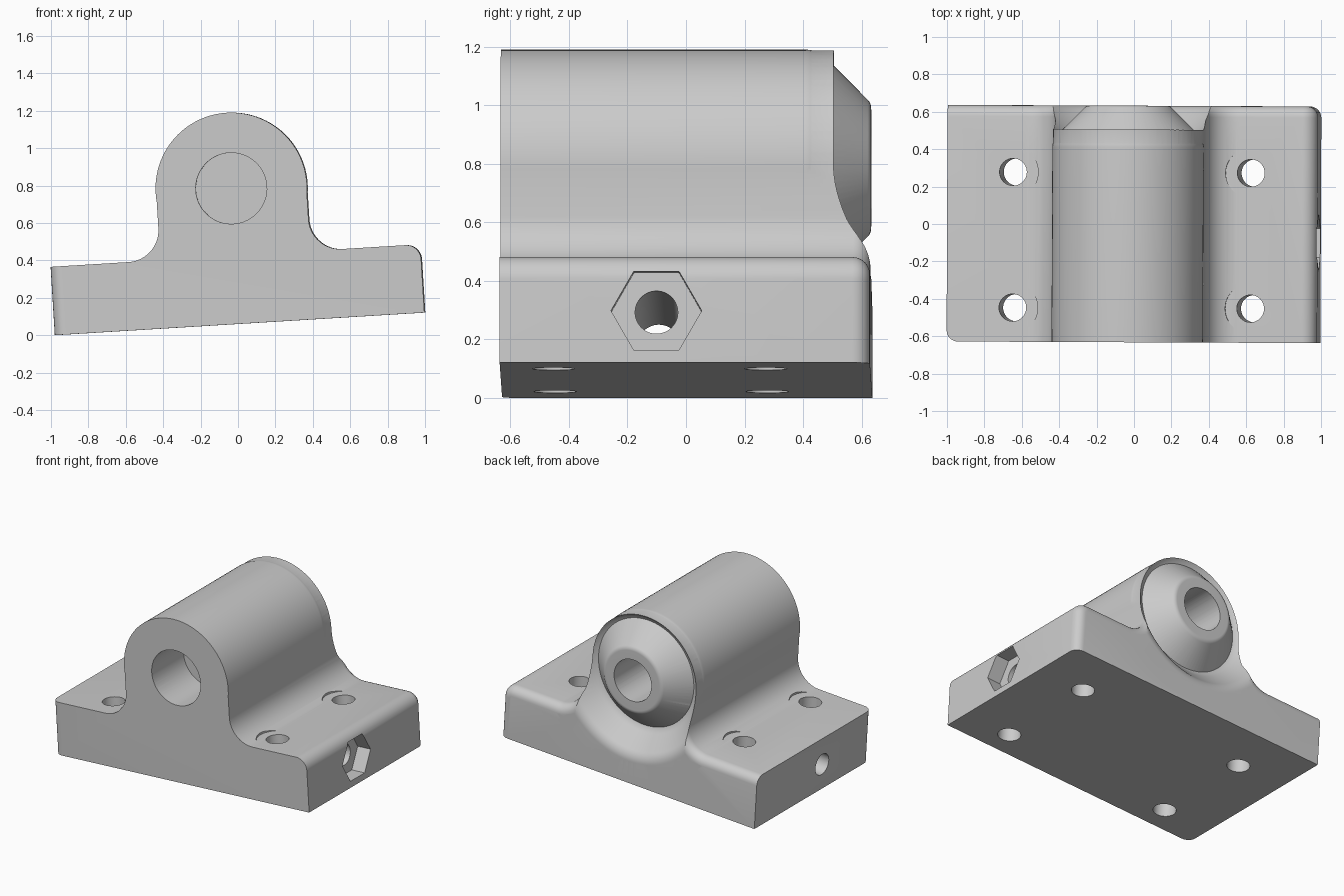
import bpy, bmesh, math
from mathutils import Matrix, Vector

if "Cube" in bpy.data.objects:
    bpy.data.objects.remove(bpy.data.objects["Cube"], do_unlink=True)

HW, HD, H = 0.99, 0.6325, 0.366      # base half width, half depth, height
AXIS_Z, BOSS_R = 0.726, 0.405        # bore axis height, boss radius

grey = bpy.data.materials.new("light grey")
grey.use_nodes = True
colour = (0.6, 0.6, 0.6, 1)
grey.diffuse_color = colour
grey.node_tree.nodes["Principled BSDF"].inputs["Base Color"].default_value = colour


def rounded(points, step=5):
    """Round the corners of a closed outline of (u, v, radius) points."""
    out = []
    for i, (u, v, r) in enumerate(points):
        p = Vector((u, v))
        if r == 0:
            out.append(p)
            continue
        a = (Vector(points[i - 1][:2]) - p).normalized()
        b = (Vector(points[(i + 1) % len(points)][:2]) - p).normalized()
        half = a.angle(b) / 2
        centre = p + (a + b).normalized() * (r / math.sin(half))
        start = p + a * (r / math.tan(half)) - centre
        end = p + b * (r / math.tan(half)) - centre
        turn = math.atan2(start.x * end.y - start.y * end.x, start.dot(end))
        n = max(3, round(math.degrees(abs(turn)) / step))
        for k in range(n + 1):
            out.append(centre + Matrix.Rotation(turn * k / n, 2) @ start)
    return out


def make_object(name, bm):
    bmesh.ops.remove_doubles(bm, verts=bm.verts, dist=1e-5)
    bmesh.ops.recalc_face_normals(bm, faces=bm.faces)
    mesh = bpy.data.meshes.new(name)
    bm.to_mesh(mesh)
    bm.free()
    mesh.materials.append(grey)
    obj = bpy.data.objects.new(name, mesh)
    bpy.context.collection.objects.link(obj)
    return obj


def lathe(name, outline, steps=96):
    """Turn an outline of (radius, y) points around the bore axis."""
    bm = bmesh.new()
    verts = [bm.verts.new((r, y, AXIS_Z)) for r, y in outline]
    edges = [bm.edges.new(pair) for pair in zip(verts, verts[1:])]
    bmesh.ops.spin(bm, geom=verts + edges, cent=(0, 0, AXIS_Z), axis=(0, 1, 0),
                   angle=math.tau, steps=steps)
    return make_object(name, bm)


def rod(name, start, end, radius, sides=48):
    """Straight prism between two points."""
    start, end = Vector(start), Vector(end)
    d = end - start
    place = Matrix.Translation((start + end) / 2) @ d.to_track_quat("Z", "Y").to_matrix().to_4x4()
    bm = bmesh.new()
    bmesh.ops.create_cone(bm, cap_ends=True, segments=sides, radius1=radius,
                          radius2=radius, depth=d.length, matrix=place)
    return make_object(name, bm)


def combine(target, tool, operation="DIFFERENCE"):
    tool.hide_render = True
    mod = target.modifiers.new(tool.name, "BOOLEAN")
    mod.operation, mod.solver, mod.object = operation, "EXACT", tool
    bpy.context.view_layer.objects.active = target
    bpy.ops.object.modifier_apply(modifier=mod.name)
    bpy.data.objects.remove(tool, do_unlink=True)


# Body: base flanges flowing into the upright, extruded front to back
w, top = BOSS_R - 0.003, AXIS_Z + BOSS_R - 0.003
outline = rounded([(-HW, 0, 0), (HW, 0, 0), (HW, H, 0.08), (w, H, 0.17),
                   (w, top, w), (-w, top, w), (-w, H, 0.17), (-HW, H, 0)])
bm = bmesh.new()
face = bm.faces.new([bm.verts.new((x, -HD, z)) for x, z in outline])
ext = bmesh.ops.extrude_face_region(bm, geom=[face])["geom"]
bmesh.ops.translate(bm, vec=(0, 2 * HD, 0), verts=[g for g in ext if isinstance(g, bmesh.types.BMVert)])
bmesh.ops.remove_doubles(bm, verts=bm.verts, dist=1e-5)
bmesh.ops.recalc_face_normals(bm, faces=bm.faces)


def is_soft(edge):
    a, b = (v.co for v in edge.verts)
    on_left = max(a.x, b.x) < -HW + 1e-4
    on_floor = max(a.z, b.z) < 1e-4
    back = min(a.y, b.y) > HD - 1e-4
    front = max(a.y, b.y) < -HD + 1e-4
    return (back and not on_left and not on_floor) or (front and on_left)


bmesh.ops.bevel(bm, geom=[e for e in bm.edges if is_soft(e)], offset=0.06,
                segments=6, profile=0.5, affect="EDGES", clamp_overlap=False)
body = make_object("bearing_block", bm)

# Flared recess around the rear nose
recess = rounded([(0, 0.475, 0), (0.3725, 0.475, 0.12), (0.53, HD, 0.1),
                  (0.7, HD, 0), (0.7, 0.8, 0), (0, 0.8, 0)])
combine(body, lathe("recess_cutter", recess))

# Cylindrical boss with a conical nose
boss = rounded([(0, -HD, 0), (BOSS_R, -HD, 0), (BOSS_R, 0.45, 0.1),
                (0.222, HD, 0.04), (0, HD, 0)])
combine(body, lathe("boss", boss), "UNION")

# Stepped bore
combine(body, rod("bore_cutter", (0, -1, AXIS_Z), (0, 1, AXIS_Z), 0.145, 64))
combine(body, rod("seat_cutter", (0, -1, AXIS_Z), (0, -HD + 0.35, AXIS_Z), 0.19, 64))

# Mounting holes with spot faces cut into the flange fillets
for x in (-0.637, 0.637):
    for y in (-0.45, 0.275):
        combine(body, rod("hole_cutter", (x, y, -0.2), (x, y, 0.6), 0.073))
        combine(body, rod("spot_cutter", (x, y, H + 0.001), (x, y, 0.5), 0.135))

# Cross hole with a hexagonal nut pocket on the left side
combine(body, rod("cross_cutter", (-1.2, -0.097, 0.178), (1.2, -0.097, 0.178), 0.073))
pocket = rod("pocket_cutter", (HW - 0.1, 0, 0), (HW + 0.1, 0, 0), 0.155, 6)
corner = max(pocket.data.vertices, key=lambda v: abs(v.co.y)).co
if abs(corner.y) < 0.15:
    pocket.data.transform(Matrix.Rotation(math.pi / 2, 4, "X"))
pocket.data.transform(Matrix.Translation((0, -0.097, 0.178)))
combine(body, pocket)

# Tilt the whole block and stand it on its lower edge
tilt = Matrix.Rotation(math.radians(-0.25), 4, "Z") @ Matrix.Rotation(math.radians(-3.5), 4, "Y")
body.data.transform(Matrix.Translation((0.011, 0, 0.0605)) @ tilt)
bpy.ops.object.select_all(action="DESELECT")
body.select_set(True)
bpy.context.view_layer.objects.active = body
bpy.ops.object.shade_smooth_by_angle(angle=math.radians(30))
